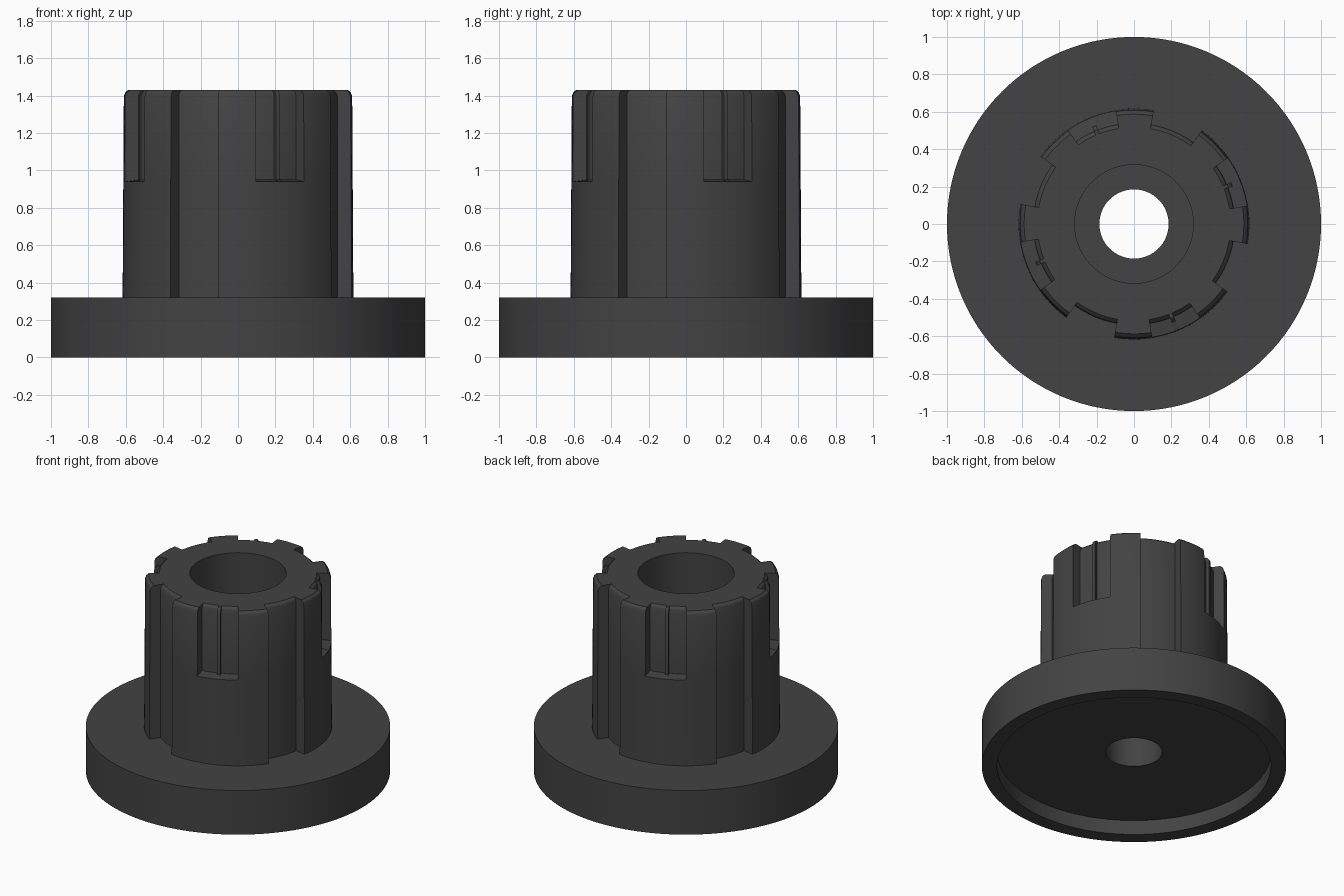
import bpy, bmesh, math

if "Cube" in bpy.data.objects:
    bpy.data.objects.remove(bpy.data.objects["Cube"])

plastic = bpy.data.materials.new("dark_grey_plastic")
plastic.diffuse_color = (0.056, 0.056, 0.056, 1)
plastic.use_nodes = True
plastic.node_tree.nodes["Principled BSDF"].inputs["Base Color"].default_value = plastic.diffuse_color


def loft(name, rings):
    """Skin quads between successive closed rings of points."""
    bm = bmesh.new()
    rows = [[bm.verts.new(p) for p in ring] for ring in rings]
    for a, b in zip(rows, rows[1:]):
        n = len(a)
        for i in range(n):
            j = (i + 1) % n
            bm.faces.new((a[i], a[j], b[j], b[i]))
    bmesh.ops.remove_doubles(bm, verts=bm.verts, dist=1e-5)
    mesh = bpy.data.meshes.new(name)
    bm.to_mesh(mesh)
    bm.free()
    ob = bpy.data.objects.new(name, mesh)
    bpy.context.collection.objects.link(ob)
    mesh.materials.append(plastic)
    bpy.ops.object.select_all(action='DESELECT')
    ob.select_set(True)
    bpy.context.view_layer.objects.active = ob
    bpy.ops.object.shade_smooth_by_angle(angle=math.radians(25))
    return ob


def point(r, deg, z):
    a = math.radians(deg)
    return (r * math.cos(a), r * math.sin(a), z)


# Columns round the hub: eight teeth, with a gap and a thin rib between each pair
TURN = -0.4
COLUMNS = []
for k in range(8):
    spans = [("tooth", -9.5, 9.5, 6), ("gap", 9.5, 21.4, 4),
             ("rib", 21.4, 23.6, 1), ("gap", 23.6, 35.5, 4)]
    for kind, start, end, steps in spans:
        for s in range(steps + 1):
            COLUMNS.append((45 * k + TURN + start + (end - start) * s / steps, kind, k % 2))


def hub_ring(z, upper, inset=0.0):
    """Outline of the hub: odd gaps are full-height grooves, even ones only notch the upper part."""
    outer = 0.617 - 0.006 * (z - 0.32)
    ring = []
    for deg, kind, odd in COLUMNS:
        r = outer
        if kind != "tooth" and (odd or upper):
            r = 0.565 if kind == "rib" and not odd else 0.54
        ring.append(point(r - inset, deg, z))
    return ring


def hub_circle(r, z):
    return [point(r, c[0], z) for c in COLUMNS]


# Splined hub with a rounded top edge and a wide bore
loft("splined_hub", [
    hub_ring(0.32, False), hub_ring(0.94, False), hub_ring(0.95, True),
    hub_ring(1.395, True), hub_ring(1.415, True, 0.007), hub_ring(1.43, True, 0.023),
    hub_circle(0.317, 1.43), hub_circle(0.317, 0.32)])

# Round flange, hollow underneath, with a narrow centre hole
FLANGE = [(0.185, 0.32), (0.185, 0.105), (0.9, 0.105), (0.9, 0),
          (1, 0), (1, 0.32), (0.185, 0.32)]
loft("flange", [[point(r, 360 * i / 128, z) for i in range(128)] for r, z in FLANGE])
